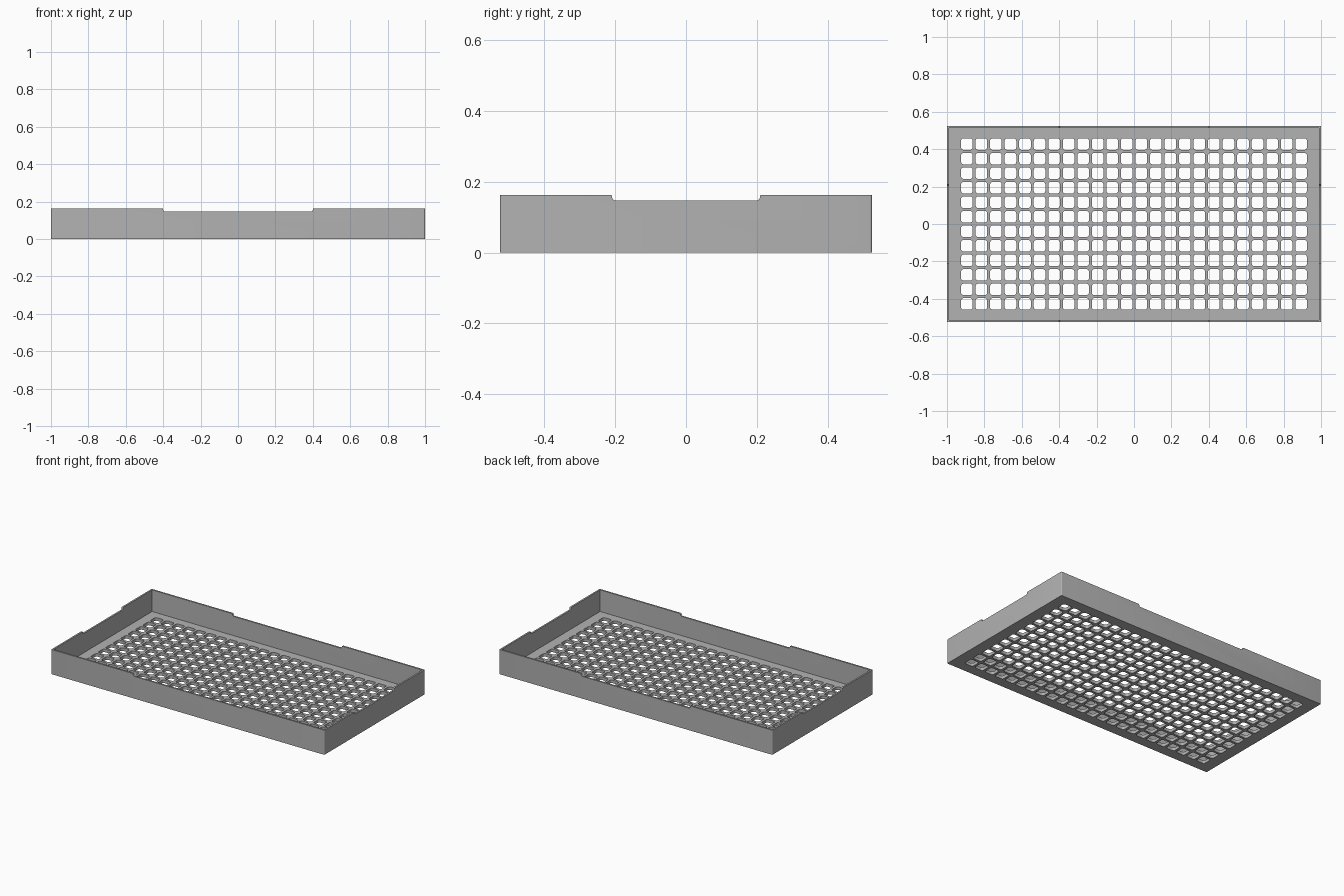
import bpy, bmesh
from math import sin, cos, pi, radians
from mathutils import Matrix

if "Cube" in bpy.data.objects:
    bpy.data.objects.remove(bpy.data.objects["Cube"])

HALF_X, HALF_Y, HEIGHT = 1.0, 0.525, 0.163
WALL, FLOOR = 0.011, 0.02
NOTCH_Z = 0.147
PITCH, HOLE, COLS, ROWS = 0.0777, 0.062, 24, 12

grey = bpy.data.materials.new("plain grey")
grey.use_nodes = True
grey.diffuse_color = (0.448, 0.448, 0.448, 1)
grey.node_tree.nodes["Principled BSDF"].inputs["Base Color"].default_value = grey.diffuse_color


def arc(cx, cy, r, start, end, steps=5):
    return [(cx + r * cos(start + (end - start) * i / steps),
             cy + r * sin(start + (end - start) * i / steps)) for i in range(steps + 1)]


def rounded_rect(hx, hy, r, cx=0, cy=0):
    pts = []
    for i, (sx, sy) in enumerate([(1, 1), (-1, 1), (-1, -1), (1, -1)]):
        pts += arc(cx + sx * (hx - r), cy + sy * (hy - r), r, i * pi / 2, (i + 1) * pi / 2)
    return pts


def prism(bm, pts, z0, z1):
    base = bm.faces.new([bm.verts.new((x, y, z0)) for x, y in pts])
    top = bmesh.ops.extrude_face_region(bm, geom=[base])["geom"]
    verts = [v for v in top if isinstance(v, bmesh.types.BMVert)]
    bmesh.ops.translate(bm, verts=verts, vec=(0, 0, z1 - z0))


def finish(bm, name):
    bmesh.ops.recalc_face_normals(bm, faces=bm.faces)
    mesh = bpy.data.meshes.new(name)
    bm.to_mesh(mesh)
    bm.free()
    mesh.materials.append(grey)
    obj = bpy.data.objects.new(name, mesh)
    bpy.context.collection.objects.link(obj)
    return obj


def notch_cutter(name, half, reach, turn):
    # Lowered rim section: rounded lip above, fillet below
    lip, fillet = 0.005, HEIGHT - NOTCH_Z - 0.005
    side = arc(half - fillet, NOTCH_Z + fillet, fillet, -pi / 2, 0)
    side += arc(half + lip, HEIGHT - lip, lip, pi, pi / 2)[1:]
    side.append((half + lip, HEIGHT + 0.1))
    pts = side + [(-x, z) for x, z in reversed(side)]
    bm = bmesh.new()
    prism(bm, pts, -reach, reach)
    bm.transform(Matrix.Rotation(turn, 4, "Z") @ Matrix.Rotation(pi / 2, 4, "X"))
    return finish(bm, name)


# Solid block with softly rounded upright corners
bm = bmesh.new()
prism(bm, rounded_rect(HALF_X, HALF_Y, 0.006), 0, HEIGHT)
tray = finish(bm, "tray")

# Inside of the tray
bm = bmesh.new()
prism(bm, rounded_rect(HALF_X - WALL, HALF_Y - WALL, 0.002), FLOOR, HEIGHT + 0.1)
cavity = finish(bm, "cavity_cutter")

# Grid of rounded drain holes
bm = bmesh.new()
for i in range(COLS):
    for j in range(ROWS):
        x, y = (i - (COLS - 1) / 2) * PITCH, (j - (ROWS - 1) / 2) * PITCH
        prism(bm, rounded_rect(HOLE / 2, HOLE / 2, 0.014, x, y), -0.05, FLOOR + 0.05)
holes = finish(bm, "hole_cutter")

cutters = [cavity, holes,
           notch_cutter("long_side_notch_cutter", 0.40, 1.0, 0),
           notch_cutter("short_side_notch_cutter", 0.209, 1.5, pi / 2)]
for cutter in cutters:
    cutter.hide_render = True
    mod = tray.modifiers.new(cutter.name, "BOOLEAN")
    mod.operation = "DIFFERENCE"
    mod.solver = "EXACT"
    mod.object = cutter

# Bake the cuts and drop the cutters
depsgraph = bpy.context.evaluated_depsgraph_get()
baked = bpy.data.meshes.new_from_object(tray.evaluated_get(depsgraph))
tray.modifiers.clear()
tray.data = baked
baked.materials.clear()
baked.materials.append(grey)
for poly in baked.polygons:
    poly.material_index = 0
for cutter in cutters:
    bpy.data.objects.remove(cutter)

bpy.ops.object.select_all(action="DESELECT")
tray.select_set(True)
bpy.context.view_layer.objects.active = tray
bpy.ops.object.shade_smooth_by_angle(angle=radians(30))
